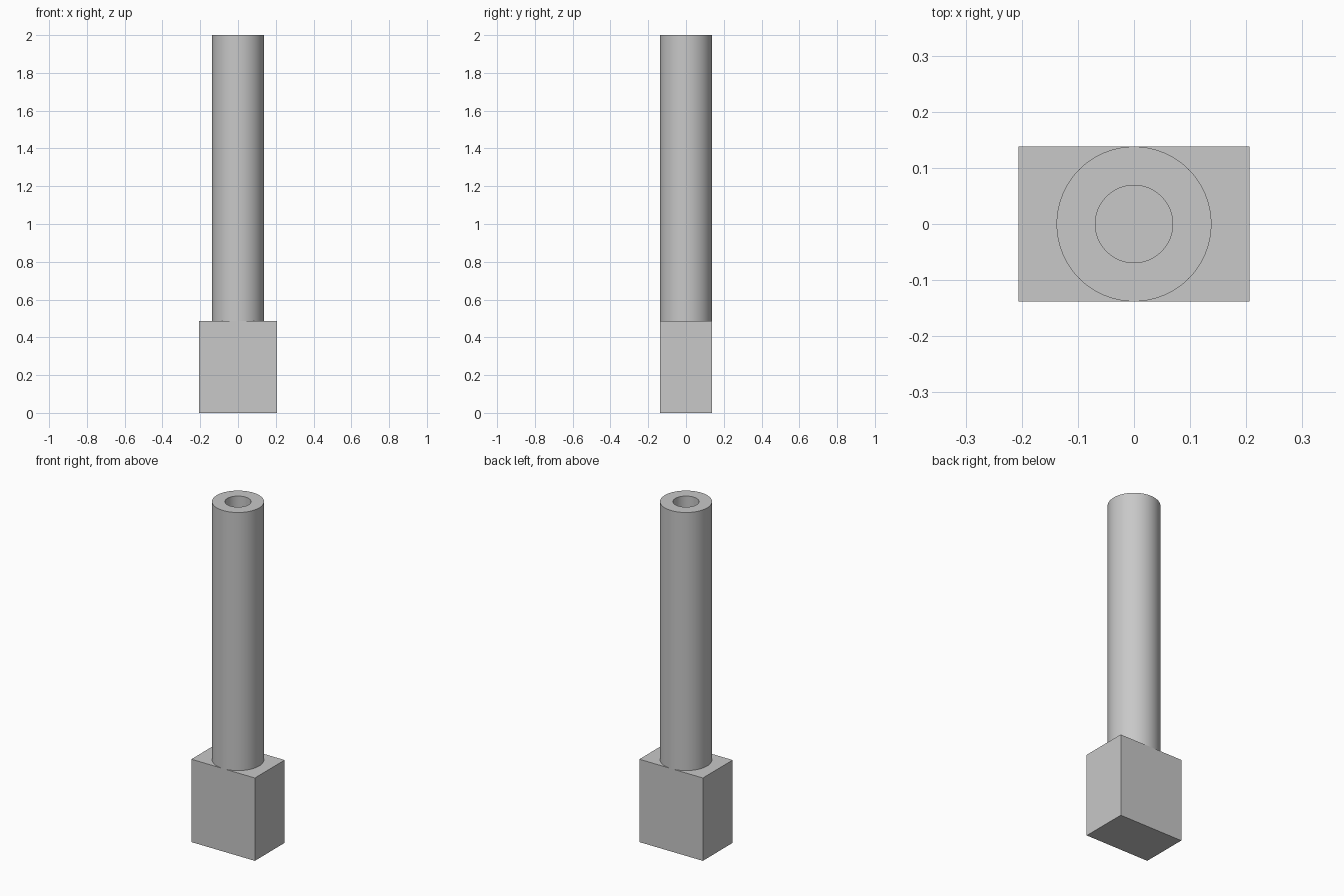
import bpy, bmesh, math

if "Cube" in bpy.data.objects:
    bpy.data.objects.remove(bpy.data.objects["Cube"])

HALF_X, HALF_Y = 0.206, 0.138
BLOCK_TOP, TOP = 0.486, 2.0
R_OUT, R_IN = 0.138, 0.069
SEGMENTS = 96

grey = bpy.data.materials.new("grey_metal")
grey.diffuse_color = (0.58, 0.58, 0.58, 1)
grey.use_nodes = True
grey.node_tree.nodes["Principled BSDF"].inputs["Base Color"].default_value = grey.diffuse_color


def add_object(name, bm):
    bmesh.ops.recalc_face_normals(bm, faces=bm.faces)
    mesh = bpy.data.meshes.new(name)
    bm.to_mesh(mesh)
    bm.free()
    mesh.materials.append(grey)
    obj = bpy.data.objects.new(name, mesh)
    bpy.context.collection.objects.link(obj)
    return obj


# Rectangular base block
bm = bmesh.new()
bmesh.ops.create_cube(bm, size=1)
for v in bm.verts:
    v.co.x *= 2 * HALF_X
    v.co.y *= 2 * HALF_Y
    v.co.z = (v.co.z + 0.5) * BLOCK_TOP
add_object("base_block", bm)

# Hollow shaft: closed ring profile turned around z, standing on the block
bm = bmesh.new()
profile = [(R_OUT, BLOCK_TOP), (R_OUT, TOP), (R_IN, TOP), (R_IN, BLOCK_TOP)]
rings = []
for r, z in profile:
    angles = [2 * math.pi * i / SEGMENTS for i in range(SEGMENTS)]
    rings.append([bm.verts.new((r * math.cos(a), r * math.sin(a), z)) for a in angles])
# The lower end stays open, so the block's top is the floor of the bore
for a, b in zip(rings, rings[1:]):
    for i in range(SEGMENTS):
        j = (i + 1) % SEGMENTS
        bm.faces.new((a[i], a[j], b[j], b[i]))
shaft = add_object("hollow_shaft", bm)

# Smooth walls with crisp rims
bpy.context.view_layer.objects.active = shaft
shaft.select_set(True)
bpy.ops.object.shade_smooth_by_angle(angle=math.radians(30))
